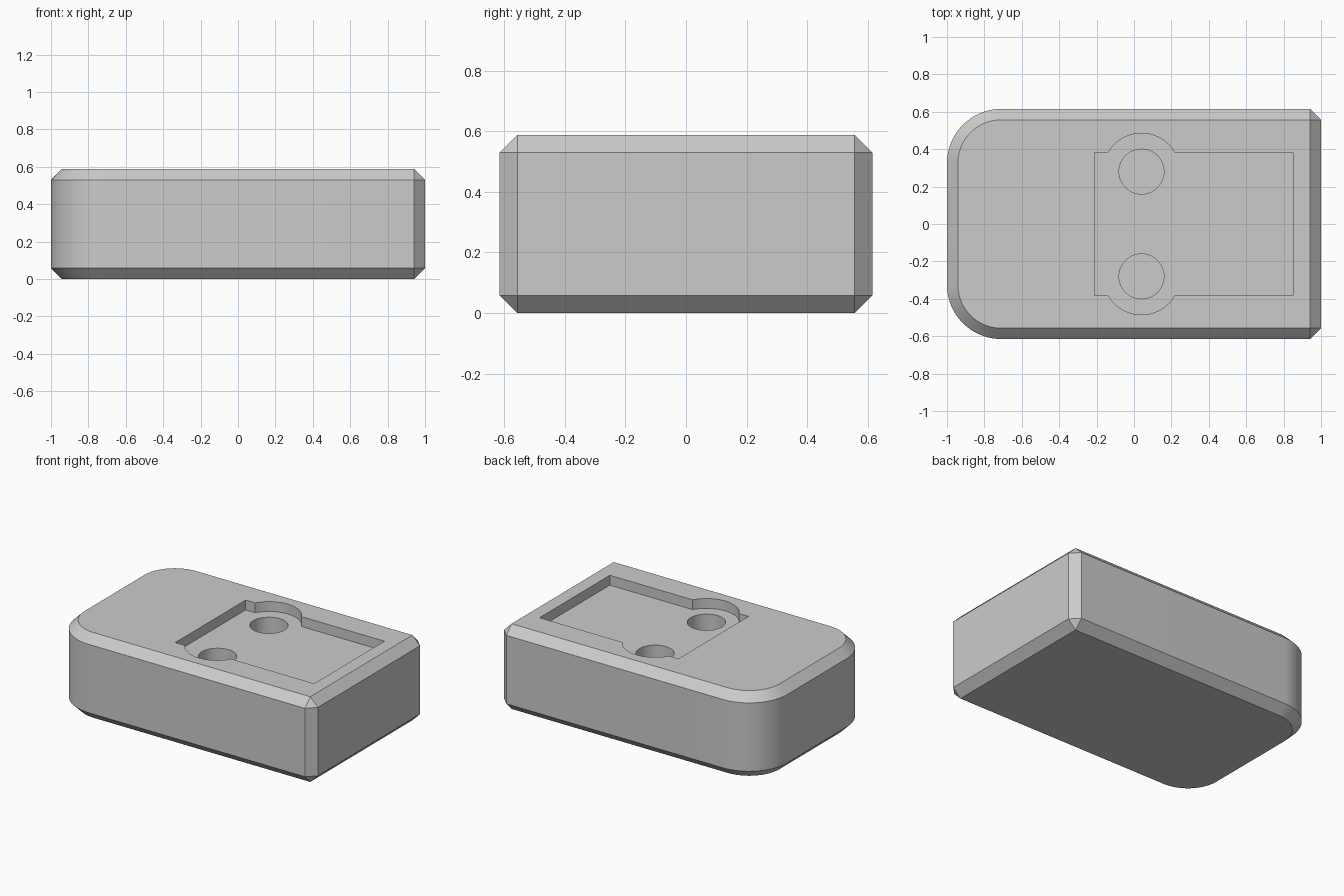
import bpy, bmesh
from math import asin, cos, sin, pi, radians

if "Cube" in bpy.data.objects:
    bpy.data.objects.remove(bpy.data.objects["Cube"], do_unlink=True)

HALF_X, HALF_Y, HEIGHT = 1.0, 0.615, 0.588
CHAMFER, CORNER_R = 0.058, 0.29
POCKET_DEPTH, HOLE_DEPTH = 0.068, 0.3
HOLE_X, HOLE_Y, HOLE_R, LOBE_R = 0.04, 0.28, 0.12, 0.205

grey = bpy.data.materials.new("light_grey")
grey.use_nodes = True
colour = (0.6, 0.6, 0.6, 1)
grey.diffuse_color = colour
grey.node_tree.nodes["Principled BSDF"].inputs["Base Color"].default_value = colour


def to_object(name, bm):
    bmesh.ops.recalc_face_normals(bm, faces=bm.faces)
    mesh = bpy.data.meshes.new(name)
    bm.to_mesh(mesh)
    bm.free()
    mesh.materials.append(grey)
    obj = bpy.data.objects.new(name, mesh)
    bpy.context.collection.objects.link(obj)
    return obj


def arc(cx, cy, r, start, end, steps):
    angles = [start + (end - start) * i / steps for i in range(steps + 1)]
    return [(cx + r * cos(a), cy + r * sin(a)) for a in angles]


def prism(name, outline, z0, z1):
    bm = bmesh.new()
    face = bm.faces.new([bm.verts.new((x, y, z0)) for x, y in outline])
    made = bmesh.ops.extrude_face_region(bm, geom=[face])["geom"]
    verts = [v for v in made if isinstance(v, bmesh.types.BMVert)]
    bmesh.ops.translate(bm, verts=verts, vec=(0, 0, z1 - z0))
    return to_object(name, bm)


def mirrored(half):
    return half + [(x, -y) for x, y in reversed(half)]


# Chamfered body: two rounded corners at -x, two bevelled corners at +x
def corner_arc(r):
    return arc(CORNER_R - HALF_X, HALF_Y - CORNER_R, r, pi, pi / 2, 20)


inner_x, inner_y = HALF_X - CHAMFER, HALF_Y - CHAMFER
inner = mirrored(corner_arc(CORNER_R - CHAMFER) + [(inner_x, inner_y)])
outer = mirrored(corner_arc(CORNER_R) + [(inner_x, HALF_Y), (HALF_X, inner_y)])
bm = bmesh.new()
for ring, z in ((inner, 0), (outer, CHAMFER),
                (outer, HEIGHT - CHAMFER), (inner, HEIGHT)):
    for x, y in ring:
        bm.verts.new((x, y, z))
bmesh.ops.convex_hull(bm, input=bm.verts)
bmesh.ops.dissolve_limit(bm, angle_limit=radians(0.5),
                         verts=bm.verts, edges=bm.edges)
body = to_object("body", bm)

# Shallow pocket with a round lobe on each long side
pocket_y = 0.383
a = asin((pocket_y - HOLE_Y) / LOBE_R)
half = ([(-0.21, pocket_y)] + arc(HOLE_X, HOLE_Y, LOBE_R, pi - a, a, 28)
        + [(0.85, pocket_y)])
floor_z = HEIGHT - POCKET_DEPTH
cutters = [prism("pocket_cutter", mirrored(half), floor_z, HEIGHT + 0.1)]

# Two deep round holes in the pocket floor
for side in (-1, 1):
    circle = arc(HOLE_X, side * HOLE_Y, HOLE_R, 0, 2 * pi, 48)[:-1]
    cutters.append(prism("hole_cutter", circle, floor_z - HOLE_DEPTH, HEIGHT + 0.05))

# Cut the recesses and remove the cutters
bpy.ops.object.select_all(action='DESELECT')
body.select_set(True)
bpy.context.view_layer.objects.active = body
for cutter in cutters:
    cutter.hide_render = True
    mod = body.modifiers.new("recess", 'BOOLEAN')
    mod.operation, mod.solver, mod.object = 'DIFFERENCE', 'EXACT', cutter
    bpy.ops.object.modifier_apply(modifier=mod.name)
    bpy.data.objects.remove(cutter, do_unlink=True)

bpy.ops.object.shade_smooth_by_angle(angle=radians(25))
